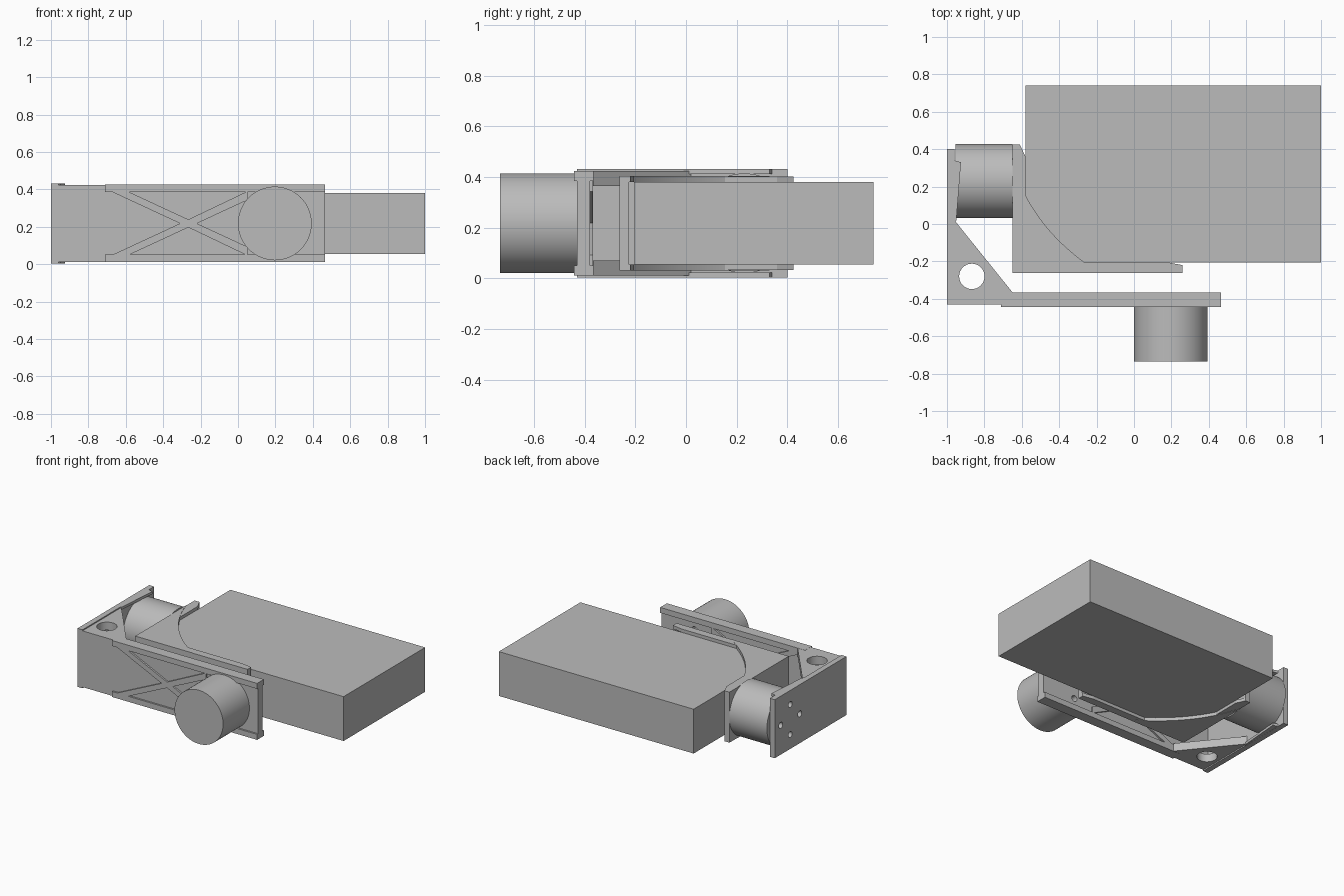
import bpy, bmesh, math
from mathutils import Vector

if "Cube" in bpy.data.objects:
    bpy.data.objects.remove(bpy.data.objects["Cube"], do_unlink=True)

grey = bpy.data.materials.new("plain grey")
grey.use_nodes = True
grey.diffuse_color = (0.5, 0.5, 0.5, 1)
grey.node_tree.nodes["Principled BSDF"].inputs["Base Color"].default_value = (0.5, 0.5, 0.5, 1)

MID = 0.218          # mid height of the whole assembly
MOTOR_R = 0.197


def prism(name, outline, axis, lo, hi):
    """Extrude a 2D outline along an axis; outline is (x,y), (x,z) or (y,z)."""
    place = {"z": lambda a, b, t: (a, b, t),
             "y": lambda a, b, t: (a, t, b),
             "x": lambda a, b, t: (t, a, b)}[axis]
    bm = bmesh.new()
    face = bm.faces.new([bm.verts.new(place(a, b, lo)) for a, b in outline])
    new = bmesh.ops.extrude_face_region(bm, geom=[face])["geom"]
    shift = Vector(place(0, 0, hi - lo))
    bmesh.ops.translate(bm, vec=shift, verts=[v for v in new if isinstance(v, bmesh.types.BMVert)])
    bmesh.ops.recalc_face_normals(bm, faces=bm.faces)
    mesh = bpy.data.meshes.new(name)
    bm.to_mesh(mesh)
    bm.free()
    ob = bpy.data.objects.new(name, mesh)
    bpy.context.collection.objects.link(ob)
    mesh.materials.append(grey)
    return ob


def box(name, x0, x1, y0, y1, z0, z1):
    return prism(name, [(x0, y0), (x1, y0), (x1, y1), (x0, y1)], "z", z0, z1)


def circle(a, b, r, n=64):
    return [(a + r * math.cos(2 * math.pi * i / n), b + r * math.sin(2 * math.pi * i / n))
            for i in range(n)]


def activate(ob):
    bpy.ops.object.select_all(action="DESELECT")
    ob.select_set(True)
    bpy.context.view_layer.objects.active = ob


def smooth(ob):
    activate(ob)
    bpy.ops.object.shade_smooth_by_angle(angle=math.radians(30))


def drill(ob, a, b, r, axis, lo, hi):
    """Cut a round hole through a part."""
    cutter = prism("hole_cutter", circle(a, b, r, 32), axis, lo, hi)
    cutter.hide_render = True
    mod = ob.modifiers.new("hole", "BOOLEAN")
    mod.operation, mod.object, mod.solver = "DIFFERENCE", cutter, "EXACT"
    activate(ob)
    bpy.ops.object.modifier_apply(modifier="hole")
    bpy.data.objects.remove(cutter, do_unlink=True)


def screw_holes(ob, a, axis, lo, hi):
    for da, db in ((0.11, 0), (-0.11, 0), (0, 0.11), (0, -0.11)):
        drill(ob, a + da, MID + db, 0.022, axis, lo, hi)


# Payload block
box("payload_block", -0.58, 1.0, -0.205, 0.74, 0.055, 0.38)

# Motors
smooth(prism("front_motor", circle(0.197, MID, MOTOR_R), "y", -0.735, -0.43))
smooth(prism("side_motor", circle(0.23, MID, MOTOR_R), "x", -0.955, -0.65))

# Outer bracket: front wall and side wall
front_wall = box("outer_front_wall", -0.96, 0.465, -0.43, -0.38, 0.012, 0.424)
screw_holes(front_wall, 0.197, "y", -0.5, -0.3)
side_wall = box("outer_side_wall", -1.0, -0.96, -0.43, 0.40, 0.003, 0.432)
screw_holes(side_wall, 0.22, "x", -1.1, -0.9)

# Crossed ribs on both faces of the front wall
for face, y0, y1 in (("outside", -0.443, -0.43), ("inside", -0.38, -0.367)):
    for slope in (1, -1):
        rib = [(-0.71, MID + slope * 0.167), (-0.58, MID + slope * 0.167),
               (0.05, MID - slope * 0.125), (0.05, MID - slope * 0.167), (0.04, MID - slope * 0.167),
               (-0.31, MID), (-0.67, MID + slope * 0.167)]
        prism("cross_rib_" + face, rib, "y", y0, y1)

# Top and bottom parts of both brackets, mirrored about the mid height
start, ctrl, end = Vector((-0.65, 0.33)), Vector((-0.545, -0.035)), Vector((-0.18, -0.262))
arc = [tuple(start.lerp(ctrl, t).lerp(ctrl.lerp(end, t), t)) for t in (i / 24 for i in range(25))]

for level, s in (("top", 1), ("bottom", -1)):
    def span(near, far):
        return sorted((MID + s * near, MID + s * far))

    box("outer_front_flange_" + level, -0.71, 0.465, -0.443, -0.365, *span(0.167, 0.207))

    # Corner gusset with a cable hole
    gusset = prism("outer_corner_gusset_" + level,
                   [(-0.96, -0.43), (-0.71, -0.43), (-0.65, -0.365), (-0.96, 0.02)],
                   "z", *span(0.147, 0.206))
    drill(gusset, -0.867, -0.28, 0.068, "z", -0.1, 0.6)
    smooth(gusset)

    # Tapered lip of the side wall
    prism("outer_side_lip_" + level,
          [(-0.96, 0.0), (-0.95, 0.02), (-0.925, 0.33), (-0.96, 0.34)], "z", *span(0.195, 0.214))

    # Inner bracket flanges with chamfered ends and the curved corner gusset
    prism("inner_front_flange_" + level,
          [(-0.65, -0.262), (0.26, -0.262), (0.26, -0.22), (0.18, -0.205), (-0.65, -0.205)],
          "z", *span(0.162, 0.186))
    prism("inner_side_flange_" + level,
          [(-0.65, -0.262), (-0.58, -0.262), (-0.58, 0.36), (-0.61, 0.425), (-0.65, 0.425)],
          "z", *span(0.162, 0.185))
    smooth(prism("inner_curved_gusset_" + level, [(-0.65, -0.262)] + arc[::-1],
                 "z", *span(0.162, 0.187)))

# Inner bracket walls
box("inner_front_wall", -0.65, 0.26, -0.262, -0.225, 0.04, 0.396)
box("inner_side_wall", -0.65, -0.61, -0.262, 0.425, 0.04, 0.396)
